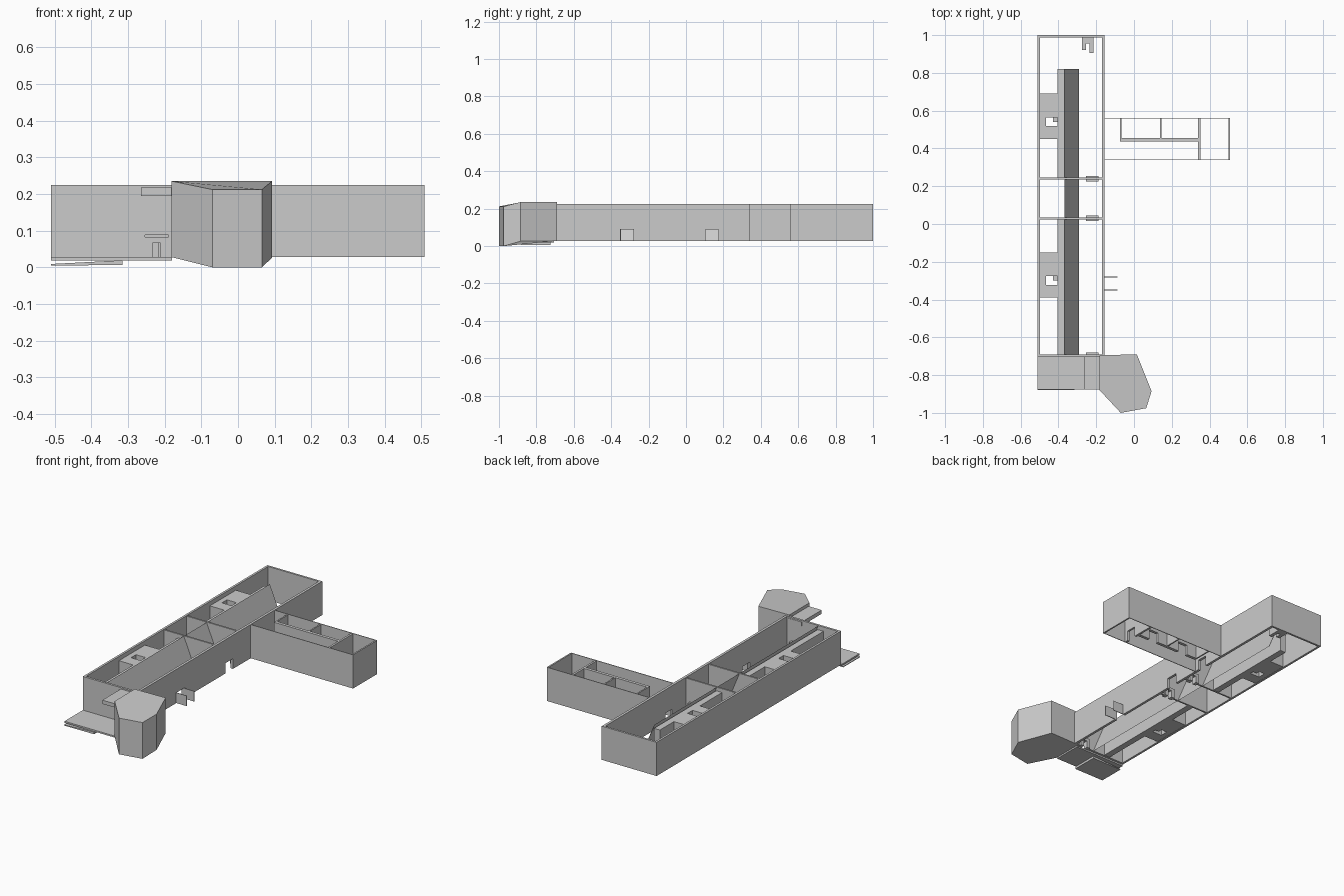
import bpy, bmesh

def mesh(name, verts, faces):
    me = bpy.data.meshes.new(name)
    me.from_pydata(verts, [], faces)
    bm = bmesh.new()
    bm.from_mesh(me)
    bmesh.ops.recalc_face_normals(bm, faces=bm.faces)
    bm.to_mesh(me)
    bm.free()
    ob = bpy.data.objects.new(name, me)
    bpy.context.collection.objects.link(ob)
    return ob

def prism(name, pts, lo, hi):
    """Close a plan polygon between per-corner bottom and top heights."""
    n = len(pts)
    v = [(x, y, z) for (x, y), z in zip(pts, lo)] + [(x, y, z) for (x, y), z in zip(pts, hi)]
    f = [(i, (i + 1) % n, n + (i + 1) % n, n + i) for i in range(n)]
    return mesh(name, v, f + [tuple(range(n)), tuple(range(n, 2 * n))])

def box(name, x0, x1, y0, y1, z0=0.028, z1=0.225):
    return prism(name, [(x0, y0), (x1, y0), (x1, y1), (x0, y1)], [z0] * 4, [z1] * 4)

def wall(name, x0, x1, y0, y1, doors=(), z1=0.225, dz=0.088):
    """Straight wall along its longer plan axis, split around door gaps (start, end)."""
    along_x = x1 - x0 > y1 - y0
    start, end = (x0, x1) if along_x else (y0, y1)
    def piece(a, b, za, zb):
        if along_x:
            box(name, a, b, y0, y1, za, zb)
        else:
            box(name, x0, x1, a, b, za, zb)
    for a, b in doors:
        piece(start, a, 0.028, z1)
        piece(a, b, dz, z1)
        start = b
    piece(start, end, 0.028, z1)

def door_frame(x, y, w=0.066, d=0.028, h=0.083):
    for s in (-1, 1):
        c = x + s * (w / 2 - 0.011)
        box("door_jamb", c - 0.011, c + 0.011, y - d / 2, y + d / 2, 0.026, h)
    box("door_head", x - w / 2 + 0.022, x + w / 2 - 0.022, y - d / 2, y + d / 2, 0.066, h)

# Long main block outer walls
box("west_wall", -0.51, -0.497, -0.705, 1.0)
wall("east_wall", -0.17, -0.155, -0.705, 1.0, [(-0.35, -0.28), (0.105, 0.175), (0.37, 0.43)])
box("north_wall", -0.497, -0.17, 0.988, 1.0)
wall("south_wall", -0.497, -0.17, -0.705, -0.692, [(-0.253, -0.19)])

# Cross walls with doors in the corridor
for y in (0.03, 0.24):
    wall("cross_wall", -0.497, -0.17, y - 0.005, y + 0.005, [(-0.253, -0.19)], z1=0.222)
for y in (-0.695, 0.03, 0.24):
    door_frame(-0.222, y)

# Leaning corridor wall
prism("leaning_corridor_wall",
      [(-0.368, -0.692), (-0.29, -0.692), (-0.29, 0.82), (-0.368, 0.82)],
      [0.215, 0.028, 0.028, 0.215], [0.22, 0.033, 0.033, 0.22])

# Room side walls
for a, b in ((-0.692, -0.39), (-0.15, 0.025), (0.245, 0.45), (0.69, 0.82)):
    box("room_wall", -0.405, -0.367, a, b, 0.03, 0.2)

# Service cores: thick walls with a small shaft between, repeated twice
for o in (0, 0.84):
    box("core_south", -0.497, -0.367, -0.39 + o, -0.33 + o, 0.03, 0.2)
    box("core_north", -0.497, -0.367, -0.25 + o, -0.15 + o, 0.03, 0.2)
    box("core_east", -0.405, -0.367, -0.33 + o, -0.25 + o, 0.03, 0.2)
    box("shaft_side", -0.497, -0.467, -0.33 + o, -0.25 + o, 0.03, 0.2)
    box("shaft_back", -0.467, -0.405, -0.276 + o, -0.25 + o, 0.03, 0.2)
    box("shaft_front", -0.467, -0.405, -0.33 + o, -0.322 + o, 0.03, 0.2)
    box("shaft_hook", -0.43, -0.405, -0.3 + o, -0.276 + o, 0.03, 0.1)

# Small partition at the north end
box("partition_bar", -0.275, -0.215, 0.955, 0.988, 0.028, 0.083)
box("partition_leg", -0.275, -0.253, 0.92, 0.955, 0.028, 0.083)
box("partition_leg", -0.235, -0.215, 0.905, 0.955, 0.028, 0.083)

# East wing
box("wing_south_wall", -0.155, 0.507, 0.338, 0.342)
box("wing_north_wall", -0.155, 0.507, 0.558, 0.562)
box("wing_end_wall", 0.499, 0.508, 0.342, 0.558)
wall("wing_corridor_wall", -0.073, 0.34, 0.438, 0.456, [(0.0, 0.06), (0.21, 0.27)], z1=0.222)
for x in (-0.07, 0.142):
    box("wing_partition", x - 0.004, x + 0.004, 0.456, 0.558, 0.028, 0.222)
wall("wing_cross_wall", 0.34, 0.352, 0.342, 0.558, [(0.365, 0.425)], z1=0.222)

# Side entrance leaves
for y in (-0.35, -0.28):
    box("side_door_leaf", -0.155, -0.087, y - 0.002, y + 0.002, 0.03, 0.09)

# Front landing, ramp and canopy
box("landing", -0.51, -0.18, -0.875, -0.705, 0.019, 0.028)
prism("ramp", [(-0.51, -0.88), (-0.315, -0.88), (-0.315, -0.725), (-0.51, -0.725)],
      [0.005, 0.006, 0.006, 0.005], [0.009, 0.019, 0.019, 0.009])
box("canopy", -0.265, -0.18, -0.875, -0.69, 0.195, 0.217)

# Six-sided corner tower, taller at the back
prism("corner_tower",
      [(-0.182, -0.695), (0.015, -0.69), (0.093, -0.885), (0.065, -0.975), (-0.07, -1.0), (-0.182, -0.88)],
      [0.028, 0.028, 0.026, 0, 0, 0.028], [0.235, 0.235, 0.235, 0.212, 0.212, 0.235])
